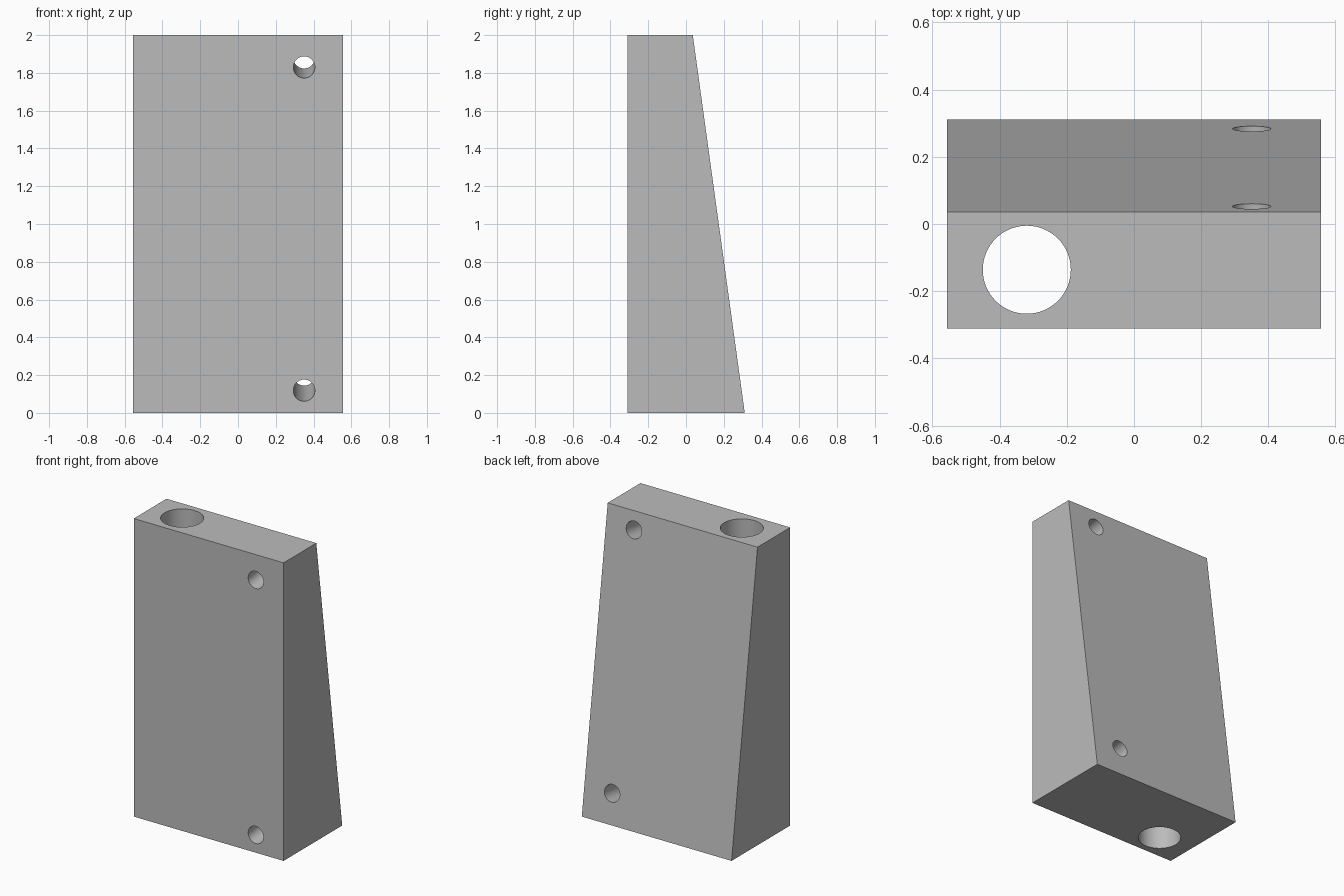
import bpy
import bmesh
import math
from mathutils import Vector

if "Cube" in bpy.data.objects:
    bpy.data.objects.remove(bpy.data.objects["Cube"], do_unlink=True)

HALF_W, HALF_D, HEIGHT = 0.556, 0.311, 2.0
TOP_BACK = 0.036
SLOPE = (HALF_D - TOP_BACK) / HEIGHT

# Plain grey material
grey = bpy.data.materials.new("grey")
grey.use_nodes = True
colour = (0.5, 0.5, 0.5, 1)
grey.diffuse_color = colour
grey.node_tree.nodes["Principled BSDF"].inputs["Base Color"].default_value = colour

# Wedge body: side profile extruded across the width
bm = bmesh.new()
profile = [(-HALF_D, 0), (HALF_D, 0), (TOP_BACK, HEIGHT), (-HALF_D, HEIGHT)]
side = bm.faces.new([bm.verts.new((-HALF_W, y, z)) for y, z in profile])
extruded = bmesh.ops.extrude_face_region(bm, geom=[side])["geom"]
bmesh.ops.translate(bm, vec=(2 * HALF_W, 0, 0),
                    verts=[v for v in extruded if isinstance(v, bmesh.types.BMVert)])
bmesh.ops.recalc_face_normals(bm, faces=bm.faces)
mesh = bpy.data.meshes.new("wedge_block")
bm.to_mesh(mesh)
bm.free()
block = bpy.data.objects.new("wedge_block", mesh)
bpy.context.collection.objects.link(block)
mesh.materials.append(grey)


def drill(name, point, direction, radius):
    """Cut a round through hole along a direction."""
    bpy.ops.mesh.primitive_cylinder_add(
        vertices=64, radius=radius, depth=5, location=point,
        rotation=Vector(direction).to_track_quat("Z", "Y").to_euler())
    cutter = bpy.context.object
    cutter.name = name
    cutter.hide_render = True
    cutter.data.materials.append(grey)
    bpy.ops.object.select_all(action="DESELECT")
    block.select_set(True)
    bpy.context.view_layer.objects.active = block
    mod = block.modifiers.new(name, "BOOLEAN")
    mod.operation = "DIFFERENCE"
    mod.solver = "EXACT"
    mod.object = cutter
    bpy.ops.object.modifier_apply(modifier=name)
    bpy.data.objects.remove(cutter, do_unlink=True)


# Large vertical bore
drill("vertical_bore", (-0.319, -0.136, 1), (0, 0, 1), 0.131)

# Small holes square to the sloping back
for label, z in (("lower", 0.119), ("upper", 1.83)):
    drill(label + "_hole", (0.35, -HALF_D, z), (0, 1, SLOPE), 0.057)

bpy.ops.object.shade_smooth_by_angle(angle=math.radians(30))
